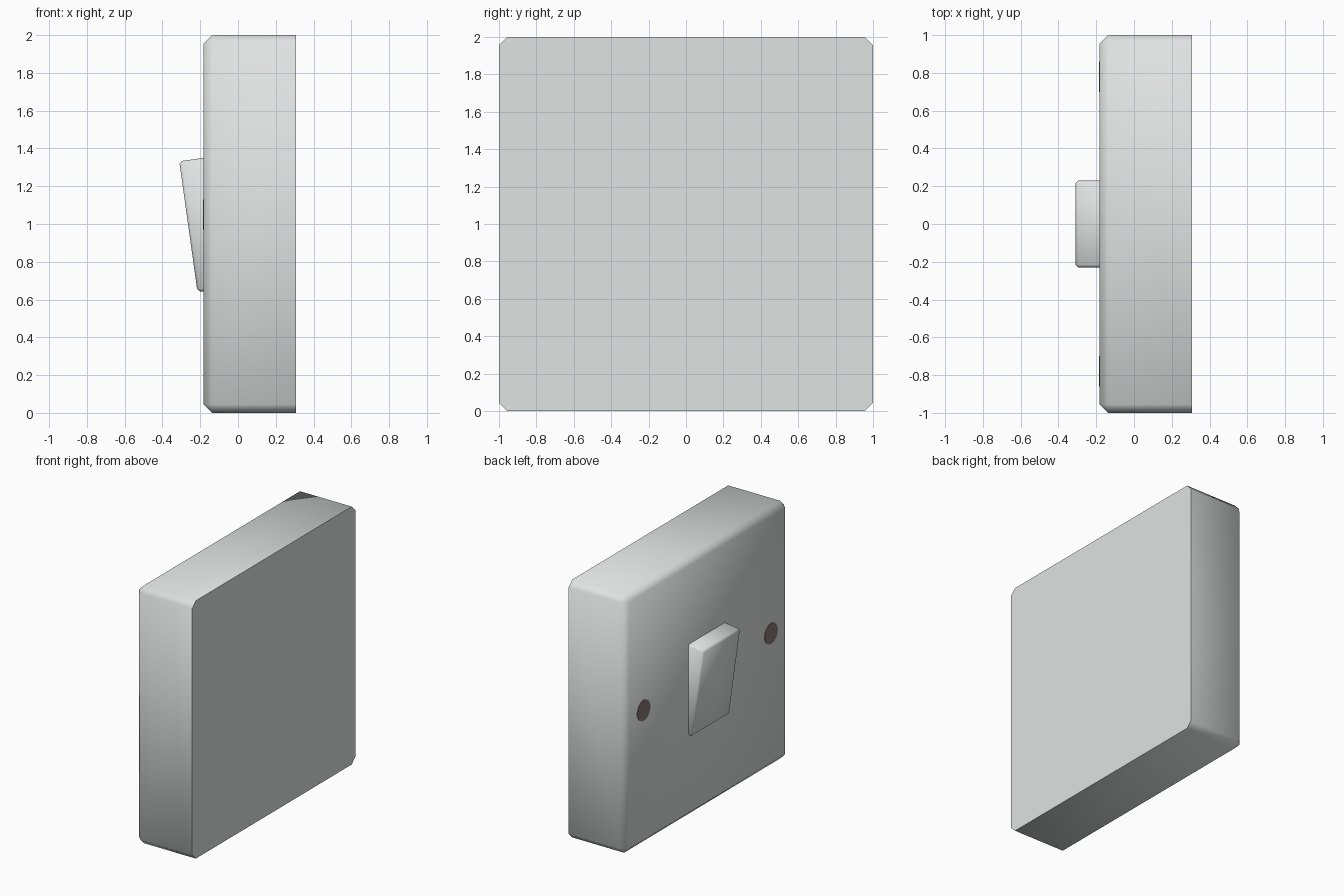
import bpy, bmesh, math
from mathutils import Matrix

if "Cube" in bpy.data.objects:
    bpy.data.objects.remove(bpy.data.objects["Cube"])


def material(name, colour):
    m = bpy.data.materials.new(name)
    m.diffuse_color = (*colour, 1)
    m.use_nodes = True
    m.node_tree.nodes["Principled BSDF"].inputs["Base Color"].default_value = m.diffuse_color
    return m


light_grey = material("light grey plastic", (0.74, 0.77, 0.755))
dark_brown = material("dark brown screw", (0.24, 0.185, 0.17))


def finish(bm, name, mat, smooth):
    bmesh.ops.recalc_face_normals(bm, faces=bm.faces[:])
    mesh = bpy.data.meshes.new(name)
    bm.to_mesh(mesh)
    bm.free()
    mesh.materials.append(mat)
    ob = bpy.data.objects.new(name, mesh)
    bpy.context.collection.objects.link(ob)
    if smooth:
        bpy.ops.object.select_all(action='DESELECT')
        ob.select_set(True)
        bpy.context.view_layer.objects.active = ob
        bpy.ops.object.shade_smooth_by_angle(angle=math.radians(50))
    return ob


def prism(name, profile, half_width, bevel, back_x, mat):
    """Extrude an x-z profile along y, chamfer all edges except the rim at back_x."""
    bm = bmesh.new()
    face = bm.faces.new([bm.verts.new((x, -half_width, z)) for x, z in profile])
    ext = bmesh.ops.extrude_face_region(bm, geom=[face])["geom"]
    verts = [g for g in ext if isinstance(g, bmesh.types.BMVert)]
    bmesh.ops.translate(bm, verts=verts, vec=(0, 2 * half_width, 0))
    edges = [e for e in bm.edges
             if not all(abs(v.co.x - back_x) < 1e-4 for v in e.verts)]
    bmesh.ops.bevel(bm, geom=edges, offset=bevel, segments=1,
                    affect='EDGES', profile=0.5)
    return finish(bm, name, mat, True)


# Wall box with chamfered front and corners, sharp flat back
FRONT, BACK = -0.182, 0.307
prism("switch_box", [(FRONT, 0), (BACK, 0), (BACK, 2), (FRONT, 2)],
      1.0, 0.045, BACK, light_grey)

# Tilted rocker, its base sunk slightly into the box
prism("rocker", [(-0.215, 0.643), (-0.16, 0.643), (-0.16, 1.353), (-0.311, 1.332)],
      0.23, 0.014, -0.16, light_grey)

# Screw heads either side of the rocker
for side, y in (("left", 0.78), ("right", -0.78)):
    bm = bmesh.new()
    bmesh.ops.create_cone(bm, cap_ends=True, segments=16, radius1=0.08, radius2=0.08,
                          depth=0.008, matrix=Matrix.Translation((FRONT, y, 1.05))
                          @ Matrix.Rotation(math.pi / 2, 4, 'Y'))
    finish(bm, side + "_screw", dark_brown, False)
